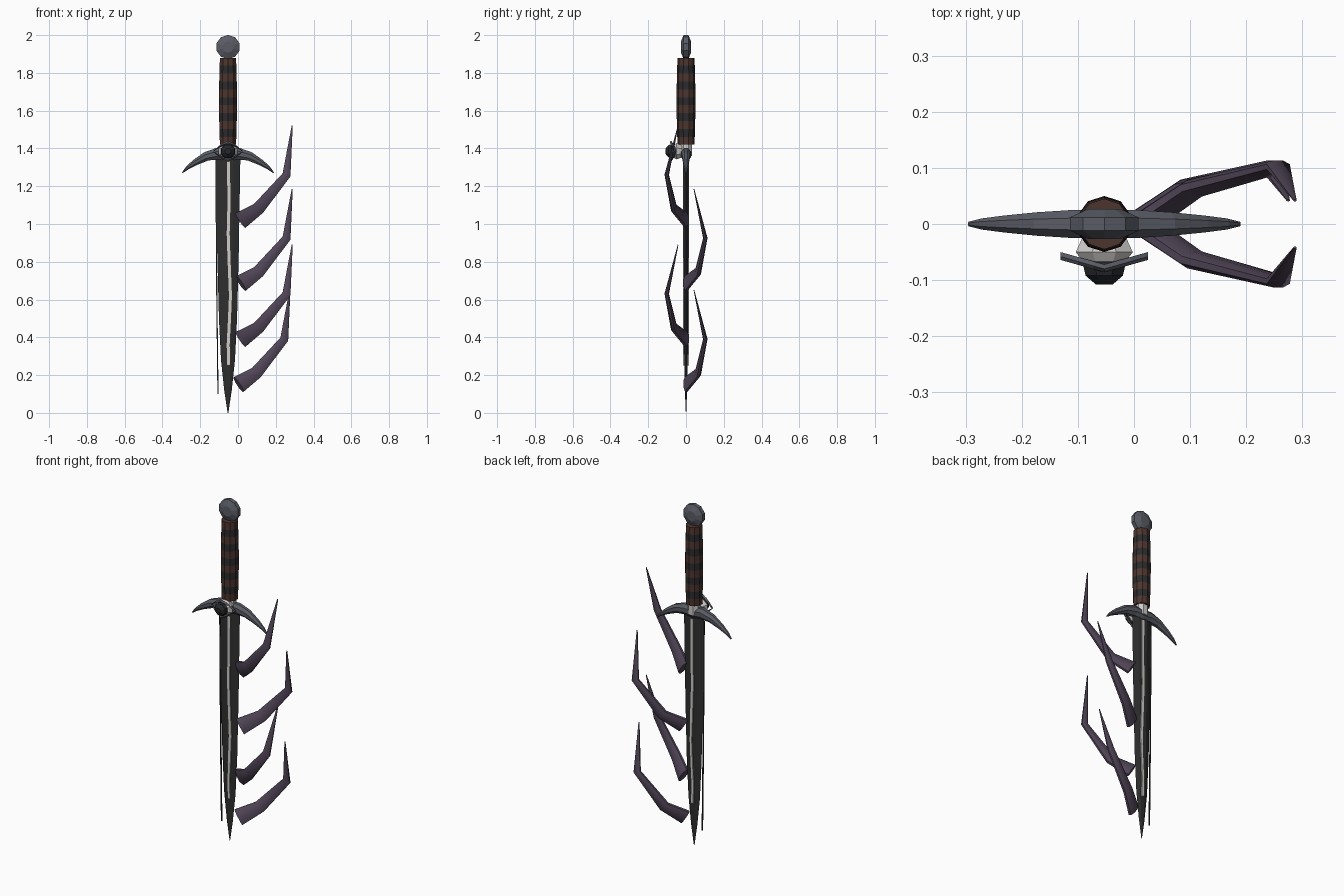
import bpy, bmesh, math
from mathutils import Vector

if "Cube" in bpy.data.objects:
    bpy.data.objects.remove(bpy.data.objects["Cube"])

CX = -0.053  # sword axis


def mat(name, r, g, b):
    m = bpy.data.materials.new(name)
    m.diffuse_color = (r, g, b, 1)
    m.use_nodes = True
    m.node_tree.nodes["Principled BSDF"].inputs["Base Color"].default_value = m.diffuse_color
    return m


STEEL = mat("grey steel", 0.10, 0.108, 0.13)
BLADE = mat("dark blade", 0.028, 0.028, 0.028)
PALE = mat("pale bone", 0.62, 0.61, 0.59)
WRAP = mat("brown leather", 0.075, 0.036, 0.028)
DARK = mat("black leather", 0.024, 0.024, 0.026)
SPIKE = mat("purple horn", 0.085, 0.062, 0.10)
GEM = mat("black gem", 0.02, 0.021, 0.024)


def loft(name, rings, mats, smooth=False, rule=None):
    """Skin a list of equal-length point rings and cap both ends."""
    bm = bmesh.new()
    vs = [[bm.verts.new(p) for p in r] for r in rings]
    n = len(rings[0])
    for k in range(len(vs) - 1):
        for i in range(n):
            j = (i + 1) % n
            f = bm.faces.new((vs[k][i], vs[k][j], vs[k + 1][j], vs[k + 1][i]))
            f.material_index = rule(k) if rule else 0
    bm.faces.new(vs[0])
    bm.faces.new(vs[-1])
    bmesh.ops.remove_doubles(bm, verts=bm.verts, dist=1e-5)
    bmesh.ops.recalc_face_normals(bm, faces=bm.faces)
    me = bpy.data.meshes.new(name)
    bm.to_mesh(me)
    bm.free()
    for m in mats:
        me.materials.append(m)
    ob = bpy.data.objects.new(name, me)
    bpy.context.collection.objects.link(ob)
    if smooth:
        bpy.context.view_layer.objects.active = ob
        ob.select_set(True)
        bpy.ops.object.shade_smooth_by_angle(angle=math.radians(40))
        ob.select_set(False)
    return ob


def ring(c, a, b, ra, rb, n):
    c, a, b = Vector(c), Vector(a), Vector(b)
    angles = [2 * math.pi * (i + 0.5) / n for i in range(n)]
    return [c + a * ra * math.cos(t) + b * rb * math.sin(t) for t in angles]


X, Y, Z = (1, 0, 0), (0, 1, 0), (0, 0, 1)

# Blade: flat bevelled section tapering to the tip
rings = []
for z, w, t in [(0, .002, .001), (.12, .02, .006), (.28, .037, .009), (.5, .048, .011),
                (.85, .057, .012), (1.38, .066, .013)]:
    rings.append([(CX + x * w, y * t, z) for x, y in
                  [(-1, 0), (-.4, -1), (.4, -1), (1, 0), (.4, 1), (-.4, 1)]])
loft("blade", rings, [BLADE])

# Pale wavering inlay down both faces of the blade
for side, name in ((-1, "front"), (1, "back")):
    path = [(.25, .004), (.36, .001), (.5, .008), (.62, .013), (.8, .006), (.95, .001),
            (1.1, .005), (1.33, .003)]
    loft(name + "_inlay", [[(CX + dx + x, side * y, z) for x, y in
                            [(-.008, .008), (.008, .008), (.008, .0165), (-.008, .0165)]]
                           for z, dx in path], [PALE])

# Thin loose sliver beside the blade's left edge
loft("edge_sliver", [[(x + dx, dy, z) for dx, dy in
                      [(-.003, -.003), (.003, -.003), (.003, .003), (-.003, .003)]]
                     for z, x in [(.10, -.106), (.6, -.112), (1.33, -.117)]], [BLADE])

# Crossguard: drooping arms, mirrored about the sword axis
half = [(0, 1.368, .034, .026), (.055, 1.372, .032, .025), (.115, 1.358, .025, .021),
        (.175, 1.325, .017, .015), (.215, 1.297, .01, .01), (.241, 1.272, .003, .004)]
arms = [(-x, z, h, d) for x, z, h, d in half[:0:-1]] + half
rings = []
for x, z, h, d in arms:
    slope = -math.copysign(min(abs(x) * 4, .85), x)
    up = Vector((-math.sin(slope), 0, math.cos(slope)))
    rings.append(ring((CX + x, 0, z), Y, up, d * 1.08, h * 1.05, 8))
loft("crossguard", rings, [STEEL])

# Pale collar showing between guard and grip
loft("collar", [ring((CX, 0, z), X, Y, .036, .034, 8) for z in (1.36, 1.43)], [PALE])

# Grip: alternating leather bands, slightly bulged
BANDS = 11
rings = []
for k in range(BANDS + 1):
    r = .045 + .005 * math.sin(math.pi * k / BANDS)
    rings.append(ring((CX, 0, 1.42 + .46 * k / BANDS), X, Y, r, r, 10))
loft("grip", rings, [WRAP, DARK], rule=lambda k: k % 2)

# Pommel: faceted disc
loft("pommel", [ring((CX, y, 1.937), X, Z, r, r, 10) for y, r in
                [(-.027, .03), (-.012, .064), (.012, .064), (.027, .03)]], [STEEL])

# Eye ornament: pale almond, steel lids and dark gem
loft("eye_white", [ring((CX, y, 1.385), X, Z, r, r * .85, 8) for y, r in
                   [(-.02, .04), (-.05, .055), (-.066, .042), (-.075, .02)]], [PALE])
for s, name in ((1, "upper_lid"), (-1, "lower_lid")):
    rings = []
    for u in (-1, -.6, -.25, 0, .25, .6, 1):
        k = 1 - abs(u)
        c = Vector((CX + u * .078, -.058 - .022 * k, 1.385 + s * .046 * k ** .7))
        rings.append([c + Vector((0, dy, dz)) for dy, dz in
                      [(-.006, 0), (0, s * .008 * (k + .3)), (.008, 0), (0, -s * .007 * (k + .2))]])
    loft(name, rings, [STEEL])
loft("eye_gem", [ring((CX, y, 1.385), X, Z, r, r, 8) for y, r in
                 [(-.062, .028), (-.076, .04), (-.092, .036), (-.108, .016)]], [GEM])

# Four bent horn spikes on the right edge, swinging alternately front and back
for i, (x0, z0) in enumerate([(0, 1.02), (0, .685), (0, .39), (-.012, .15)]):
    s = -1 if i % 2 == 0 else 1
    pts = [Vector((x0 + x, s * y, z0 + z)) for x, y, z in
           [(.015, .0, .0), (.108, .064, .062), (.257, .102, .24), (.287, .042, .50)]]
    widths = [(.05, .018), (.036, .017), (.024, .012), (.003, .002)]
    rings = []
    for k, (p, (wa, wb)) in enumerate(zip(pts, widths)):
        t = (pts[min(k + 1, 3)] - pts[max(k - 1, 0)]).normalized()
        a = t.cross(Vector(Y)).normalized()
        rings.append(ring(p, a, t.cross(a), wa, wb, 8))
    loft("horn_spike_%d" % (i + 1), rings, [SPIKE], smooth=True)
